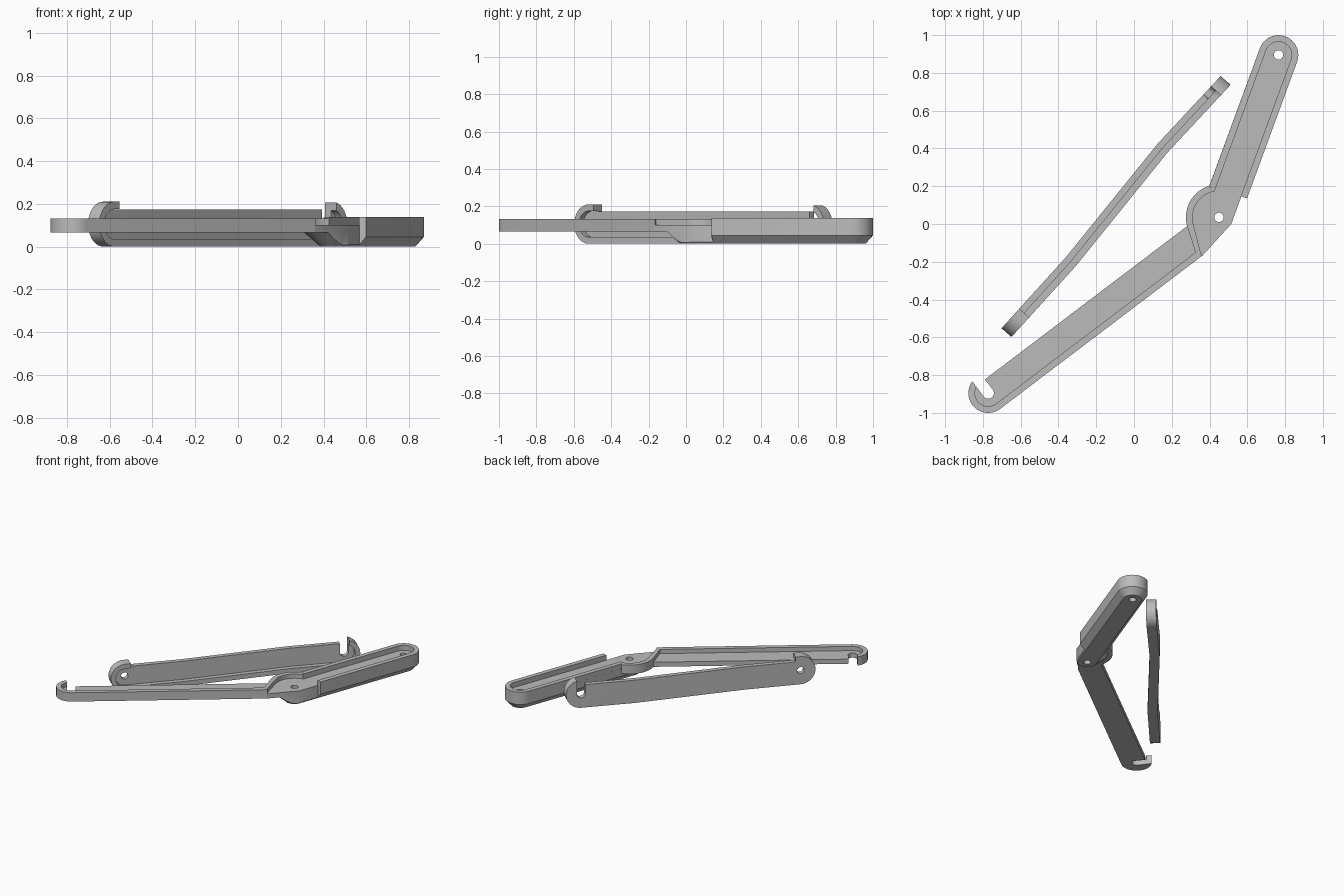
import bpy, bmesh, math
from mathutils import Vector

if "Cube" in bpy.data.objects:
    bpy.data.objects.remove(bpy.data.objects["Cube"])

grey = bpy.data.materials.new("plain_grey")
grey.diffuse_color = (0.5, 0.5, 0.5, 1)
grey.use_nodes = True
grey.node_tree.nodes["Principled BSDF"].inputs["Base Color"].default_value = grey.diffuse_color

R, T, SLOT, TOP, HOLE = 0.105, 0.035, 0.03, 0.068, 0.025


def arc(c, r, a0, a1, n=18):
    """Points of an arc, angles in degrees."""
    return [(c[0] + r * math.cos(math.radians(a0 + (a1 - a0) * i / n)),
             c[1] + r * math.sin(math.radians(a0 + (a1 - a0) * i / n))) for i in range(n + 1)]


def circle(c, r=HOLE):
    return arc(c, r, 0, 360, 24)[:-1]


def finish(name, bm):
    bmesh.ops.recalc_face_normals(bm, faces=bm.faces)
    me = bpy.data.meshes.new(name)
    bm.to_mesh(me)
    bm.free()
    ob = bpy.data.objects.new(name, me)
    bpy.context.collection.objects.link(ob)
    me.materials.append(grey)
    return ob


def prism(name, outline, d0, d1, holes=(), place=None, cuts=()):
    """Extruded outline with holes; cuts add loops along u, place maps (u, v, d) to the world."""
    bm = bmesh.new()
    for loop in [outline, *holes]:
        vs = [bm.verts.new((p[0], p[1], d0)) for p in loop]
        for i, v in enumerate(vs):
            bm.edges.new((v, vs[(i + 1) % len(vs)]))
    bmesh.ops.triangle_fill(bm, edges=bm.edges[:], use_beauty=True)
    ext = bmesh.ops.extrude_face_region(bm, geom=bm.faces[:])
    for v in ext["geom"]:
        if isinstance(v, bmesh.types.BMVert):
            v.co.z = d1
    for u in cuts:
        bmesh.ops.bisect_plane(bm, geom=bm.verts[:] + bm.edges[:] + bm.faces[:],
                               plane_co=(u, 0, 0), plane_no=(1, 0, 0))
    if place:
        for v in bm.verts:
            v.co = place(*v.co)
    return finish(name, bm)


def loft(name, rings):
    """Closed solid through stacked rings of (points, z)."""
    bm = bmesh.new()
    rows = [[bm.verts.new((x, y, z)) for x, y in pts] for pts, z in rings]
    n = len(rows[0])
    for a, b in zip(rows, rows[1:]):
        for i in range(n):
            bm.faces.new((a[i], a[(i + 1) % n], b[(i + 1) % n], b[i]))
    bm.faces.new(rows[0])
    bm.faces.new(rows[-1])
    return finish(name, bm)


def carve(ob, cutters):
    for c in cutters:
        m = ob.modifiers.new("cut", "BOOLEAN")
        m.operation, m.solver, m.object = "DIFFERENCE", "EXACT", c
    dg = bpy.context.evaluated_depsgraph_get()
    me = bpy.data.meshes.new_from_object(ob.evaluated_get(dg))
    ob.modifiers.clear()
    ob.data = me


def hook_outlines(web_end, rim_end):
    """Web with an open slot at u = 0, and the rim around its lower edge."""
    tip = math.degrees(math.acos(-SLOT / R))
    tip_in = math.degrees(math.acos(-SLOT / (R - T)))
    outer = arc((0, 0), R, tip, 270)
    web = outer + web_end + [(SLOT, TOP)] + arc((0, 0), SLOT, 0, -180)
    rim = outer + rim_end + arc((0, 0), R - T, 270, tip_in)
    return web, rim


# Long arm: flat web with a rim on its outer edge
C, D = Vector((-0.772, -0.895)), Vector((0.797, 0.604))


def place_arm(u, v, d):
    p = C + u * D + v * Vector((-D.y, D.x))
    return Vector((p.x, p.y, d))


web, rim = hook_outlines([(1.345, -R), (1.387, TOP)], [(1.345, -R), (1.335, -R + T)])
prism("long_arm_web", web, 0.065, 0.10, place=place_arm)
prism("long_arm_rim", rim, 0.10, 0.132, place=place_arm)

# Upright link: hook at one end, pin hole at the other, slightly bent twice
path = [Vector(p) for p in ((0.485, 0.76), (0.15, 0.40), (-0.335, -0.20), (-0.675, -0.575))]
stops = [-R]
for a, b in zip(path, path[1:]):
    stops.append(stops[-1] + (b - a).length)
L = stops[-1] - R


def place_link(u, v, d):
    i = 0 if u <= stops[1] else 1 if u <= stops[2] else 2
    p = path[i].lerp(path[i + 1], (u - stops[i]) / (stops[i + 1] - stops[i]))
    p = p + d * Vector((0.755, -0.656))
    return Vector((p.x, p.y, v + R))


end = arc((L, 0), R, -90, 90)
web, rim = hook_outlines(end + [(L - 0.035, R), (L - 0.035, TOP)],
                         end + [(L - 0.035, R), (L - 0.035, R - T)] + arc((L, 0), R - T, 90, -90))
prism("link_web", web, -T, 0, [circle((L, 0))], place_link, stops[1:3])
prism("link_rim", rim, 0, T, (), place_link, stops[1:3])

# Short arm and pivot hub
P, Q = Vector((0.45, 0.035)), Vector((0.765, 0.895))
E = (Q - P).normalized()
S = Vector((E.y, -E.x))
LEN = (Q - P).length
ang = math.degrees(math.atan2(E.y, E.x))


def at(a, b):
    return tuple(P + a * E + b * S)


end_out = arc(Q, R, ang + 90, ang - 90)
end_in = arc(Q, R - T, ang - 90, ang + 90)
hub_out = arc(P, 0.175, 107, 193)
floor = ([*end_out, at(0.145, R), at(0.145, 0.073), (0.515, 0.0), (0.36, -0.17), (0.325, -0.15)]
         + hub_out[::-1])
prism("short_arm_floor", floor, 0.065, 0.10, [circle(P), circle(Q)])
prism("short_arm_rim", [at(0.14, -R), *end_out, at(0.145, R), at(0.145, R - T), *end_in,
                        at(0.121, -R + T)], 0.10, 0.138)
prism("hub_rim", hub_out + [(0.325, -0.15), (0.357, -0.168)] + arc(P, 0.14, 193, 100), 0.10, 0.132)


def stadium(r):
    return arc(Q, r, ang + 90, ang - 90) + arc(P, r, ang - 90, ang - 270)


# Chamfered undersides, trimmed beside the hub and drilled for the pins
arm_base = loft("short_arm_base", [(stadium(0.065), 0), (stadium(R), 0.045), (stadium(R), 0.065)])
hub_base = loft("hub_base", [(circle(P, 0.065), 0), (circle(P, 0.14), 0.065)])
cutters = [prism("trim_cutter", [(0.36, -0.17), (0.515, 0.0), at(0.145, 0.073), at(0.145, 0.3),
                                 at(-0.3, 0.3)], -0.1, 0.2),
           prism("pivot_cutter", circle(P), -0.1, 0.2),
           prism("pin_cutter", circle(Q), -0.1, 0.2)]
carve(arm_base, cutters)
carve(hub_base, cutters[:2])
for c in cutters:
    bpy.data.objects.remove(c)

# Smooth the round ends, keep corners sharp
for ob in bpy.context.collection.objects:
    ob.select_set(True)
    bpy.context.view_layer.objects.active = ob
bpy.ops.object.shade_smooth_by_angle(angle=math.radians(30))
